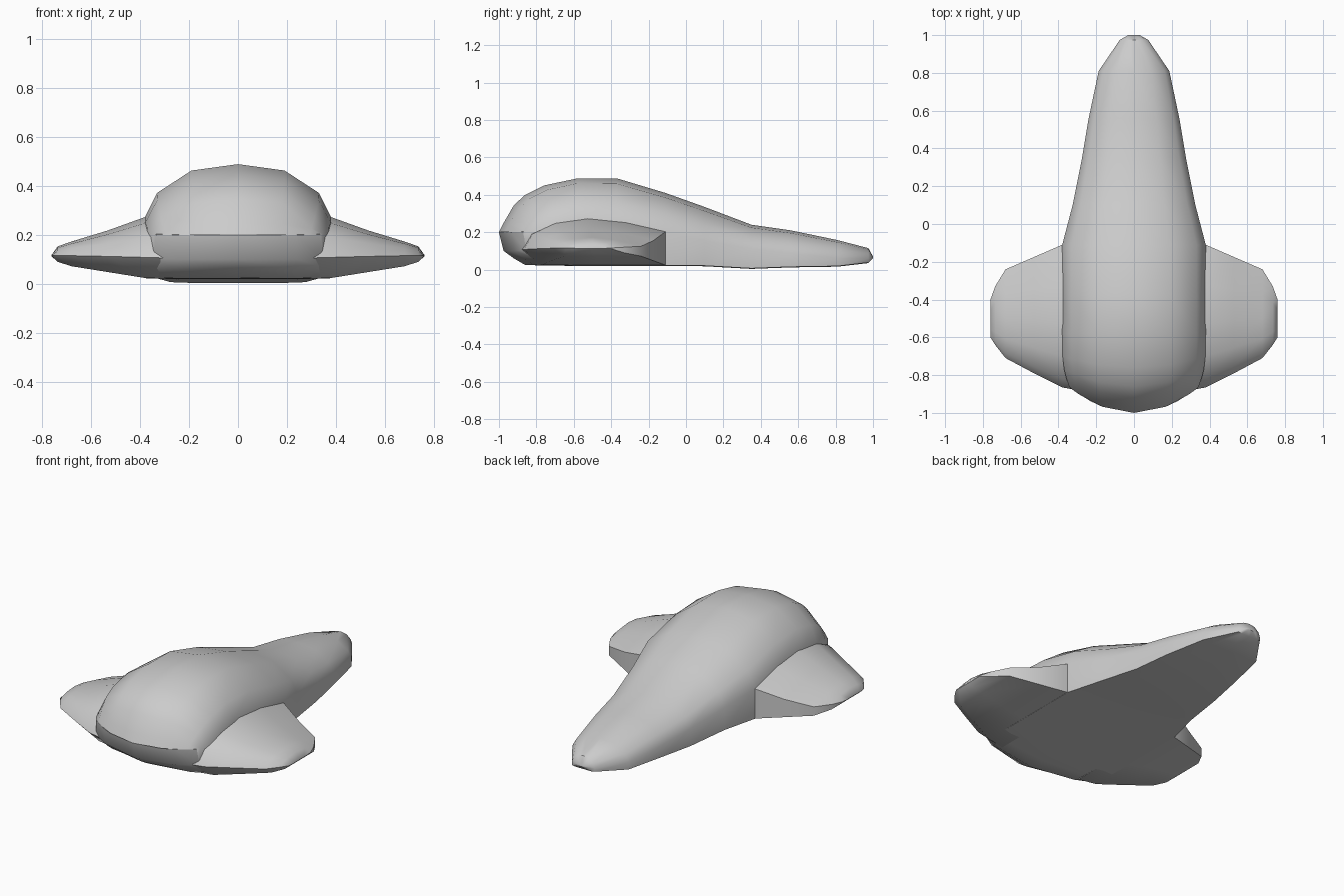
import bpy, bmesh

if "Cube" in bpy.data.objects:
    bpy.data.objects.remove(bpy.data.objects["Cube"])


def make(name, rings, angle):
    # skin closed rings of equal length, cap the ends, merge collapsed points
    bm = bmesh.new()
    loops = [[bm.verts.new(p) for p in r] for r in rings]
    n = len(loops[0])
    for a, b in zip(loops, loops[1:]):
        for i in range(n):
            j = (i + 1) % n
            bm.faces.new((a[i], a[j], b[j], b[i]))
    bm.faces.new(loops[0])
    bm.faces.new(loops[-1])
    bmesh.ops.remove_doubles(bm, verts=bm.verts, dist=0.0005)
    bmesh.ops.recalc_face_normals(bm, faces=bm.faces)
    me = bpy.data.meshes.new(name)
    bm.to_mesh(me)
    bm.free()
    ob = bpy.data.objects.new(name, me)
    bpy.context.collection.objects.link(ob)
    bpy.ops.object.select_all(action='DESELECT')
    ob.select_set(True)
    bpy.context.view_layer.objects.active = ob
    bpy.ops.object.shade_smooth_by_angle(angle=angle)
    return ob


# hull stations: y, edge sweep, half width, bottom z, side z, top z
stations = [
    (-1.0, .13, .335, .20, .20, .20),
    (-.975, .12, .345, .10, .205, .25),
    (-.92, .11, .36, .06, .215, .345),
    (-.86, .09, .37, .025, .23, .40),
    (-.76, .06, .378, .022, .25, .45),
    (-.58, 0, .38, .02, .27, .488),
    (-.37, 0, .38, .02, .25, .488),
    (-.11, 0, .38, .02, .205, .41),
    (.10, 0, .325, .018, .155, .335),
    (.35, 0, .275, .004, .112, .24),
    (.56, 0, .24, .012, .088, .21),
    (.81, 0, .187, .016, .062, .158),
    (.975, 0, .075, .035, .06, .115),
    (1.0, 0, .03, .06, .065, .07),
]


def hull_ring(y, k, w, zb, zs, zt):
    h = zt - zs
    half = [(.7, zb), (1, zb + .003), (1, zs), (.87, zs + h * .46), (.5, zs + h * .88)]
    pts = [(0, zb)] + half + [(0, zt)] + [(-f, z) for f, z in reversed(half)]
    return [(f * w, y + k * f * f, z) for f, z in pts]


make("hull", [hull_ring(*s) for s in stations], 0.75)

# fin stations: x, front y, back y, front edge z, crown z, back top z, bottom z
fins = [
    (.27, -.885, -.12, .105, .28, .19, .021),
    (.38, -.865, -.11, .108, .272, .203, .024),
    (.53, -.79, -.175, .112, .218, .155, .048),
    (.68, -.71, -.24, .115, .172, .125, .072),
    (.735, -.64, -.33, .115, .153, .12, .09),
    (.76, -.60, -.40, .115, .118, .116, .112),
]


def fin_ring(s, x, f, b, ze, zc, zk, zb):
    d = b - f
    return [(s * x, y, z) for y, z in [
        (f, ze), (f + d * .06, ze + (zc - ze) * .5), (f + d * .22, ze + (zc - ze) * .85),
        (f + d * .45, zc), (f + d * .72, zc * .7 + zk * .3),
        (b, zk), (b, zb), (f + d * .5, zb), (f + d * .12, zb)]]


for side, label in ((1, "right"), (-1, "left")):
    make(label + "_fin", [fin_ring(side, *s) for s in fins], 0.75)
